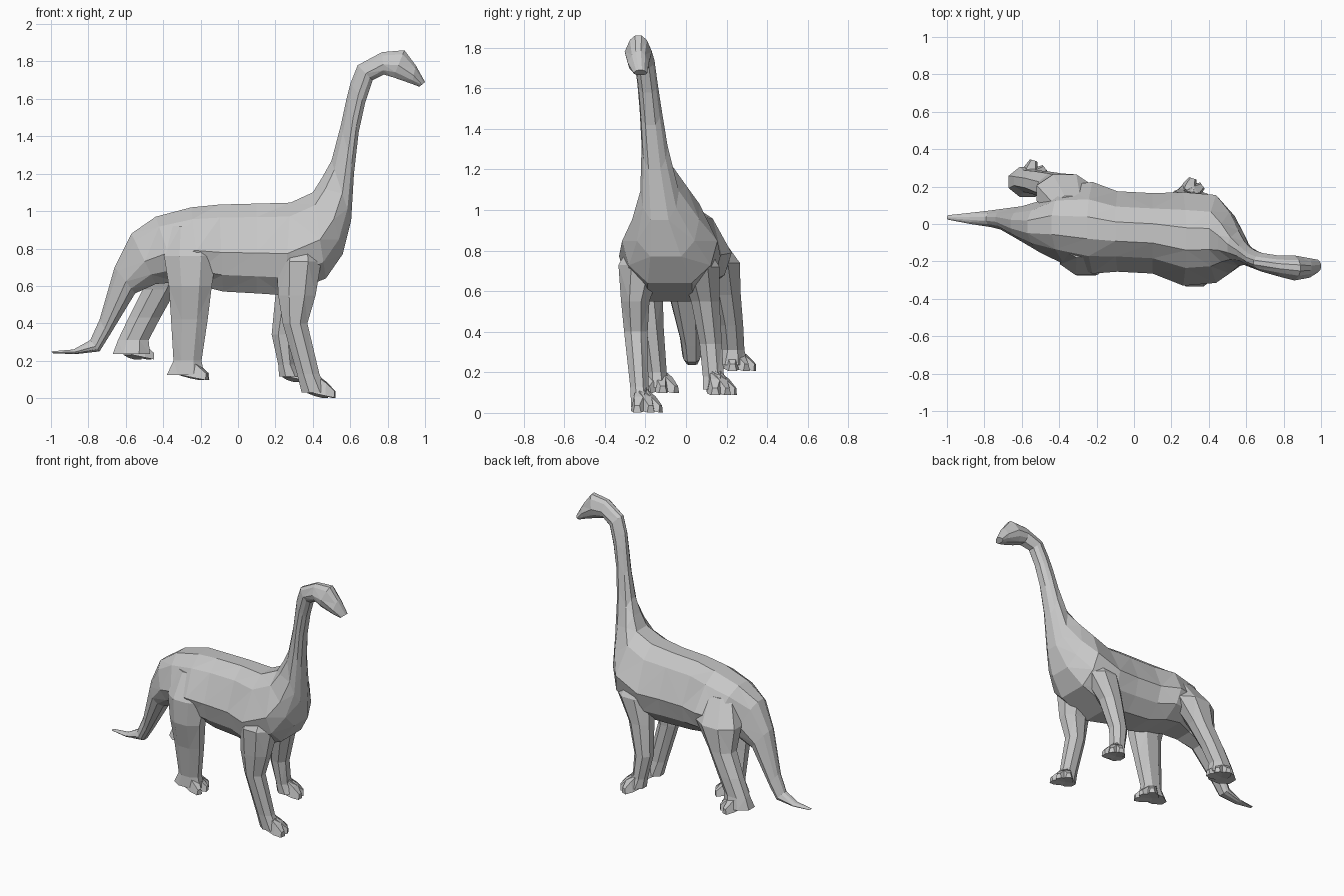
import bpy, bmesh, math
from mathutils import Vector

cube = bpy.data.objects.get("Cube")
if cube:
    bpy.data.objects.remove(cube)

hide = bpy.data.materials.new("grey hide")
hide.use_nodes = True
GREY = (0.57, 0.57, 0.57, 1)
hide.diffuse_color = GREY
hide.node_tree.nodes["Principled BSDF"].inputs["Base Color"].default_value = GREY


def loft(name, rings):
    """Skin a list of equal rings into a closed, faceted object."""
    bm = bmesh.new()
    loops = [[bm.verts.new(p) for p in ring] for ring in rings]
    count = len(loops[0])
    for low, high in zip(loops, loops[1:]):
        for i in range(count):
            j = (i + 1) % count
            bm.faces.new((low[i], low[j], high[j], high[i]))
    bm.faces.new(loops[0][::-1])
    bm.faces.new(loops[-1])
    bmesh.ops.recalc_face_normals(bm, faces=bm.faces)
    bmesh.ops.triangulate(bm, faces=bm.faces, quad_method='SHORT_EDGE')
    mesh = bpy.data.meshes.new(name)
    bm.to_mesh(mesh)
    bm.free()
    mesh.materials.append(hide)
    obj = bpy.data.objects.new(name, mesh)
    bpy.context.collection.objects.link(obj)
    return obj


def fuse(target, parts):
    """Weld overlapping parts into the target as one skin."""
    for part in parts:
        union = target.modifiers.new("union", 'BOOLEAN')
        union.operation = 'UNION'
        union.solver = 'EXACT'
        union.object = part
    graph = bpy.context.evaluated_depsgraph_get()
    skin = bpy.data.meshes.new_from_object(target.evaluated_get(graph))
    target.modifiers.clear()
    target.data = skin
    for part in parts:
        bpy.data.objects.remove(part)


# Half outline of the trunk: height share and width share, from back to belly
HALF = [(1, .24), (.85, .62), (.45, 1), (.19, .86), (0, .46)]
OUTLINE = HALF + [(h, -w) for h, w in reversed(HALF)]


def trunk_ring(tx, tz, bx, bz, y, width):
    top, bottom = Vector((tx, y, tz)), Vector((bx, y, bz))
    return [bottom.lerp(top, h) + Vector((0, w * width, 0)) for h, w in OUTLINE]


def flat_ring(x, y, z, rx, ry, sides=8):
    angles = [math.tau * (i + .5) / sides for i in range(sides)]
    grow = 1 / math.cos(math.pi / sides)
    return [Vector((x + grow * rx * math.cos(a), y + grow * ry * math.sin(a), z))
            for a in angles]


# Tail, trunk, neck and head: top x z, bottom x z, centre y, half width
TAIL = [(-1, .25, -.99, .24, .035, .012), (-.88, .26, -.87, .235, .03, .03),
        (-.79, .31, -.74, .25, .028, .045), (-.74, .42, -.69, .33, .025, .055),
        (-.66, .7, -.55, .56, 0, .095)]
TRUNK = [(-.57, .88, -.44, .61, -.015, .14), (-.44, .97, -.32, .62, -.005, .21),
         (-.25, 1.02, -.2, .6, -.02, .245), (-.1, 1.035, -.08, .57, -.04, .215),
         (.1, 1.04, .1, .56, -.05, .215), (.28, 1.045, .25, .55, -.08, .25),
         (.4, 1.1, .47, .64, -.08, .235), (.45, 1.18, .56, .77, -.1, .165)]
NECK = [(.5, 1.27, .605, .95, -.13, .095), (.55, 1.46, .62, 1.2, -.155, .064),
        (.58, 1.6, .645, 1.42, -.175, .054), (.6, 1.68, .68, 1.58, -.19, .05),
        (.64, 1.78, .72, 1.7, -.205, .05)]
HEAD = [(.77, 1.85, .78, 1.73, -.225, .056), (.89, 1.86, .83, 1.715, -.235, .067),
        (.95, 1.78, .93, 1.68, -.235, .052), (1, 1.69, .97, 1.665, -.225, .034)]
body = loft("long_necked_dinosaur", [trunk_ring(*s) for s in TAIL + TRUNK + NECK + HEAD])

# Legs from hip to sole: x, y, z, half length, half width
LEGS = {
    "front_right_leg": [(.33, -.17, .9, .08, .06), (.325, -.225, .73, .12, .108),
                        (.315, -.25, .55, .1, .07), (.305, -.247, .4, .066, .058),
                        (.375, -.23, .13, .06, .045), (.41, -.22, .03, .07, .05)],
    "front_left_leg": [(.34, 0, .88, .08, .07), (.34, .065, .72, .12, .1),
                       (.28, .095, .55, .08, .07), (.24, .122, .34, .06, .055),
                       (.26, .135, .18, .045, .052), (.28, .145, .115, .06, .06)],
    "rear_right_leg": [(-.26, -.12, .92, .11, .06), (-.255, -.175, .76, .14, .098),
                       (-.255, -.195, .6, .115, .08), (-.26, -.17, .42, .098, .06),
                       (-.27, -.145, .2, .075, .05), (-.28, -.14, .125, .1, .06)],
    "rear_left_leg": [(-.33, .08, .9, .1, .07), (-.37, .165, .74, .15, .1),
                      (-.42, .195, .58, .09, .075), (-.5, .22, .43, .085, .062),
                      (-.56, .23, .31, .082, .058), (-.57, .225, .235, .1, .08)],
}
# Foot direction in degrees and toe reach
TOES = {"front_right_leg": (25, .11), "front_left_leg": (35, .105),
        "rear_right_leg": (12, .125), "rear_left_leg": (38, .12)}

parts = []
for name, path in LEGS.items():
    parts.append(loft(name, [flat_ring(*s) for s in path]))
    x, y, z, rx, ry = path[-1]
    heading, reach = TOES[name]
    # Three broad wedge toes fanned out around the heading, tips lowered
    for toe, spread in enumerate((-36, 0, 36)):
        a = math.radians(heading + spread)
        out = Vector((math.cos(a), math.sin(a), 0))
        side = Vector((-out.y, out.x, 0))
        rings = []
        for d, half, height in ((.01, .045, .1), (.6, .04, .07), (1, .02, .035)):
            c = Vector((x, y, z - .003 - .025 * d)) + out * reach * d
            up = Vector((0, 0, height))
            rings.append([c - side * half, c + side * half,
                          c + side * half * .6 + up, c - side * half * .6 + up])
        parts.append(loft(f"{name}_toe_{toe + 1}", rings))

fuse(body, parts)
